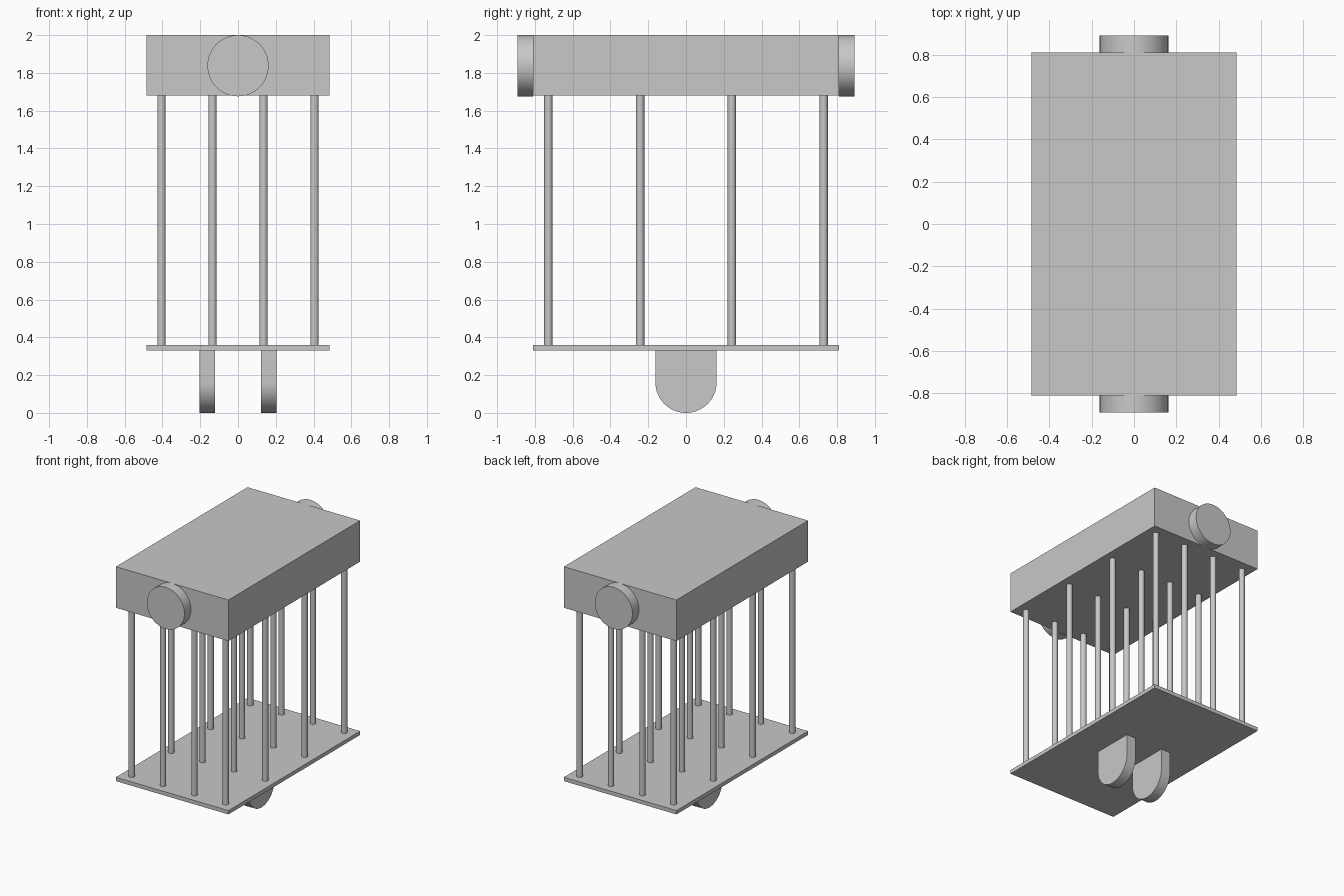
import bpy
import bmesh
import math
from mathutils import Matrix, Vector

cube = bpy.data.objects.get("Cube")
if cube:
    bpy.data.objects.remove(cube, do_unlink=True)

grey = bpy.data.materials.new("plain grey")
grey.use_nodes = True
colour = (0.58, 0.58, 0.58, 1)
grey.diffuse_color = colour
grey.node_tree.nodes["Principled BSDF"].inputs["Base Color"].default_value = colour

HALF_X, HALF_Y = 0.485, 0.81
PLATE_BOTTOM, PLATE_TOP = 0.33, 0.36
BLOCK_BOTTOM, BLOCK_TOP = 1.68, 2.0
RADIUS = 0.162


def finish(name, bm, smooth=False):
    bmesh.ops.recalc_face_normals(bm, faces=bm.faces)
    mesh = bpy.data.meshes.new(name)
    bm.to_mesh(mesh)
    bm.free()
    mesh.materials.append(grey)
    obj = bpy.data.objects.new(name, mesh)
    bpy.context.collection.objects.link(obj)
    if smooth:
        bpy.ops.object.select_all(action="DESELECT")
        obj.select_set(True)
        bpy.context.view_layer.objects.active = obj
        bpy.ops.object.shade_smooth_by_angle(angle=math.radians(35))
    return obj


def slab(name, bottom, top):
    bm = bmesh.new()
    size = Matrix.Diagonal((2 * HALF_X, 2 * HALF_Y, top - bottom, 1))
    bmesh.ops.create_cube(bm, size=1, matrix=Matrix.Translation((0, 0, (bottom + top) / 2)) @ size)
    finish(name, bm)


def cylinder(name, radius, depth, centre, sides, tilt=0):
    bm = bmesh.new()
    matrix = Matrix.Translation(centre) @ Matrix.Rotation(tilt, 4, "X")
    bmesh.ops.create_cone(bm, cap_ends=True, segments=sides, radius1=radius,
                          radius2=radius, depth=depth, matrix=matrix)
    finish(name, bm, smooth=True)


def lug(name, x_min, width):
    # Straight sides with a half-round lower end, extruded along x
    bm = bmesh.new()
    steps = 32
    outline = [(RADIUS, PLATE_BOTTOM)]
    for i in range(steps + 1):
        a = math.pi * i / steps
        outline.append((RADIUS * math.cos(a), RADIUS - RADIUS * math.sin(a)))
    outline.append((-RADIUS, PLATE_BOTTOM))
    face = bm.faces.new([bm.verts.new((x_min, y, z)) for y, z in outline])
    result = bmesh.ops.extrude_face_region(bm, geom=[face], use_keep_orig=True)
    moved = [v for v in result["geom"] if isinstance(v, bmesh.types.BMVert)]
    bmesh.ops.translate(bm, verts=moved, vec=Vector((width, 0, 0)))
    finish(name, bm, smooth=True)


# Main slabs
slab("top_block", BLOCK_BOTTOM, BLOCK_TOP)
slab("base_plate", PLATE_BOTTOM, PLATE_TOP)

# Round end caps on the front and back of the block
for side, label in ((-1, "front"), (1, "back")):
    cylinder(f"{label}_end_cap", RADIUS, 0.081, (0, side * (HALF_Y + 0.0405), BLOCK_TOP - RADIUS),
             64, math.pi / 2)

# Four by four grid of rods
for row in range(4):
    for column in range(4):
        centre = ((column - 1.5) * 0.27, (row - 1.5) * 0.486, (PLATE_TOP + BLOCK_BOTTOM) / 2)
        cylinder(f"rod_{row + 1}_{column + 1}", 0.022, BLOCK_BOTTOM - PLATE_TOP, centre, 32)

# Pair of rounded lugs below the plate
lug("left_lug", 0.122, 0.081)
lug("right_lug", -0.203, 0.081)
